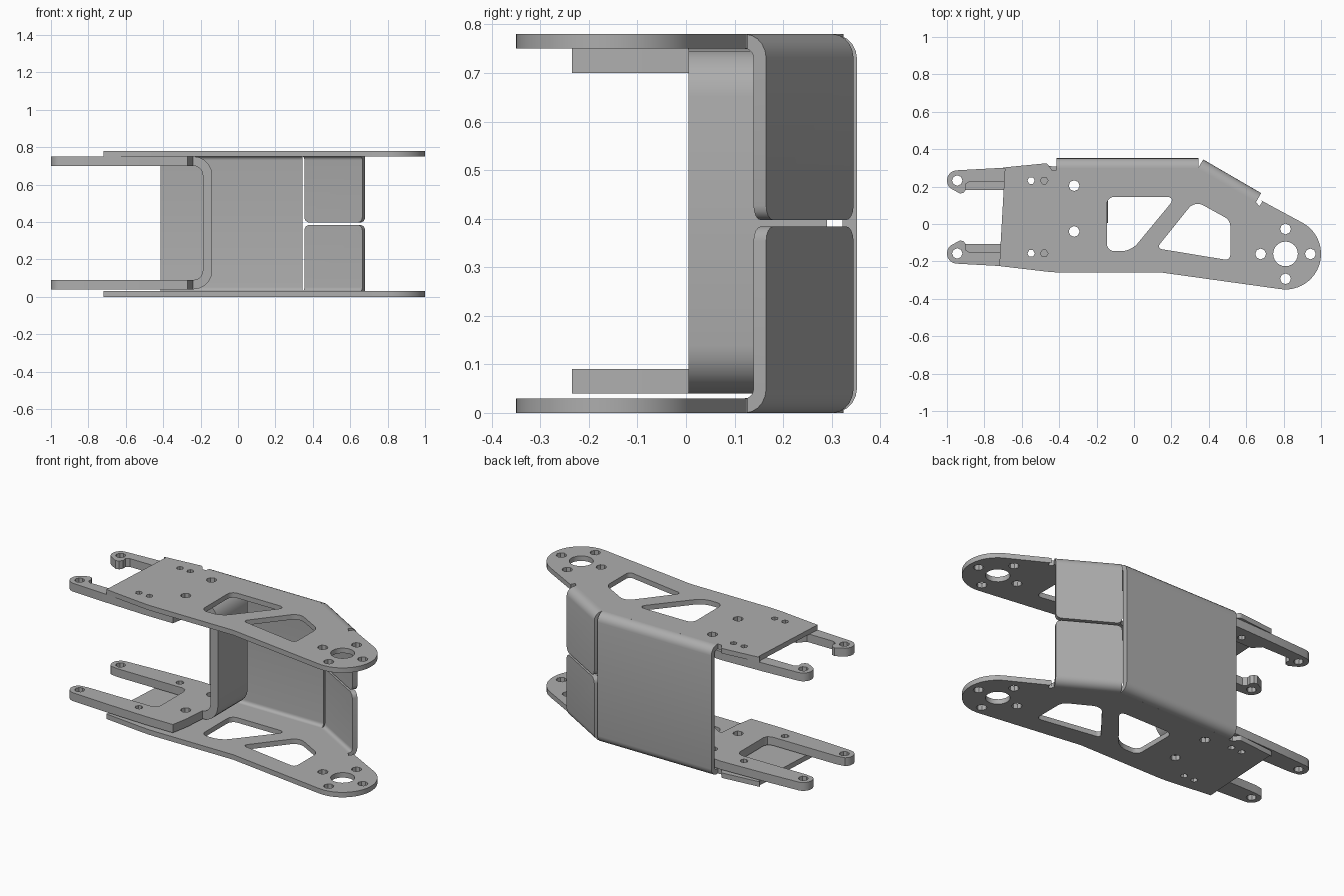
import bpy, bmesh, math
from mathutils import Vector, Matrix
from mathutils.geometry import interpolate_bezier

cube = bpy.data.objects.get("Cube")
if cube:
    bpy.data.objects.remove(cube, do_unlink=True)

grey = bpy.data.materials.new("brushed_grey")
grey.use_nodes = True
grey.diffuse_color = (0.42, 0.42, 0.42, 1)
grey.node_tree.nodes["Principled BSDF"].inputs["Base Color"].default_value = (0.42, 0.42, 0.42, 1)

HEIGHT, SHEET, FORK = 0.78, 0.03, 0.05
MID = 0.0375          # symmetry line of the forks


def fillet(points, closed=True):
    """Round every corner given as (x, y, setback)."""
    out, n = [], len(points)
    for i, pt in enumerate(points):
        p = Vector((pt[0], pt[1]))
        r = pt[2] if len(pt) > 2 else 0
        if not r or (not closed and i in (0, n - 1)):
            out.append(p)
            continue
        a = p + (Vector(points[i - 1][:2]) - p).normalized() * r
        b = p + (Vector(points[(i + 1) % n][:2]) - p).normalized() * r
        out += interpolate_bezier(a, a.lerp(p, 0.55), b.lerp(p, 0.55), b, 6)
    return [Vector((p[0], p[1])) for p in out]


def circle(x, y, r, sides=16, start=0, end=360):
    steps = sides if end - start == 360 else sides - 1
    return [Vector((x + r * math.cos(math.radians(start + (end - start) * i / steps)),
                    y + r * math.sin(math.radians(start + (end - start) * i / steps))))
            for i in range(sides)]


def finish(name, bm):
    bmesh.ops.remove_doubles(bm, verts=bm.verts, dist=1e-5)
    bmesh.ops.recalc_face_normals(bm, faces=bm.faces)
    mesh = bpy.data.meshes.new(name)
    bm.to_mesh(mesh)
    bm.free()
    mesh.materials.clear()
    mesh.materials.append(grey)
    obj = bpy.data.objects.new(name, mesh)
    bpy.context.collection.objects.link(obj)
    bpy.ops.object.select_all(action='DESELECT')
    obj.select_set(True)
    bpy.context.view_layer.objects.active = obj
    bpy.ops.object.shade_smooth_by_angle(angle=math.radians(35))
    return obj


def flat_plate(name, loops, z, thick):
    """Filled 2D outline with holes, extruded upward from z."""
    curve = bpy.data.curves.new(name + "_outline", 'CURVE')
    curve.dimensions, curve.fill_mode, curve.extrude = '2D', 'BOTH', thick / 2
    for loop in loops:
        spline = curve.splines.new('POLY')
        spline.points.add(len(loop) - 1)
        for p, co in zip(spline.points, loop):
            p.co = (co.x, co.y, 0, 1)
        spline.use_cyclic_u = True
    helper = bpy.data.objects.new(name + "_outline", curve)
    bpy.context.collection.objects.link(helper)
    bpy.context.view_layer.update()
    mesh = helper.evaluated_get(bpy.context.evaluated_depsgraph_get()).to_mesh()
    bm = bmesh.new()
    bm.from_mesh(mesh)
    bpy.data.objects.remove(helper, do_unlink=True)
    bmesh.ops.translate(bm, verts=bm.verts, vec=(0, 0, z + thick / 2))
    return finish(name, bm)


def bent_sheet(name, path, thick, origin, u, w, length, round_end=0):
    """Sheet following a (u, z) path, swept by length along w."""
    pts = fillet(path, closed=False)
    u, w, origin = Vector(u), Vector(w), Vector(origin)
    bm, rows = bmesh.new(), []
    for i, p in enumerate(pts):
        before = (p - pts[i - 1]).normalized() if i else None
        after = (pts[i + 1] - p).normalized() if i < len(pts) - 1 else None
        t = ((before or after) + (after or before)).normalized()
        off = Vector((-t.y, t.x)) * thick / 2
        rows.append([bm.verts.new(origin + u * q.x + Vector((0, 0, q.y)) + w * s)
                     for q, s in ((p + off, 0), (p - off, 0), (p - off, length), (p + off, length))])
    for a, b in zip(rows, rows[1:]):
        for k in range(4):
            bm.faces.new((a[k], a[(k + 1) % 4], b[(k + 1) % 4], b[k]))
    bm.faces.new(rows[0])
    bm.faces.new(rows[-1])
    if round_end:
        e = rows[-1]
        edges = [bm.edges.get((e[0], e[1])), bm.edges.get((e[2], e[3]))]
        bmesh.ops.bevel(bm, geom=edges, offset=round_end, segments=4, profile=0.5, affect='EDGES')
    return finish(name, bm)


# Side plates: tapered outline with a round nose, relief notches and cutouts
hub = (0.81, -0.16)
outline = fillet([(-0.72, 0.30, 0.03), (-0.465, 0.325, 0.01), (-0.44, 0.29), (-0.415, 0.29),
                  (-0.415, 0.30), (0.335, 0.30), (0.342, 0.297), (0.652, 0.117),
                  (0.67, 0.095), (0.69, 0.125, 0.012)])
outline += circle(*hub, 0.19, 24, 60, -98)
outline += fillet([(0.15, -0.26, 0.05), (-0.42, -0.26, 0.05), (-0.72, -0.225, 0.03)], closed=False)
window = fillet([(-0.145, 0.145, 0.04), (0.225, 0.145, 0.05), (-0.015, -0.145, 0.05), (-0.145, -0.145, 0.04)])
slanted_window = fillet([(0.12, -0.13, 0.03), (0.325, 0.125, 0.05), (0.515, 0.02, 0.03), (0.515, -0.195, 0.03)])
bolt_holes = [circle(hub[0] + 0.133 * c, hub[1] + 0.133 * s, 0.029, 8)
              for c, s in ((1, 0), (-1, 0), (0, 1), (0, -1))]
rivet_holes = [circle(x, MID + s * 0.195, 0.02, 6) for x in (-0.55, -0.48) for s in (1, -1)]
mount_holes = [circle(-0.32, y, 0.029, 8) for y in (0.205, -0.04)]
plate_loops = [outline, window, slanted_window, circle(*hub, 0.066, 24)]
plate_loops += bolt_holes + rivet_holes + mount_holes
flat_plate("lower_side_plate", plate_loops, 0, SHEET)
flat_plate("upper_side_plate", plate_loops, HEIGHT - SHEET, SHEET)

# Back wall folded out of both plates
lo, hi = SHEET / 2, HEIGHT - SHEET / 2
bent_sheet("back_wall", [(0.29, hi), (0.337, hi, 0.035), (0.337, lo, 0.035), (0.29, lo)],
           SHEET, (-0.415, 0, 0), (0, 1, 0), (1, 0, 0), 0.76)

# Slanted flanges, one folded from each plate, nearly meeting at mid height
along = Vector((0.31, -0.18, 0))
normal = Vector((0.18, 0.31, 0)).normalized()
for name, z, free in (("lower_flange", lo, 0.384), ("upper_flange", hi, 0.397)):
    bent_sheet(name, [(-0.06, z), (-0.015, z, 0.035), (-0.015, free)], SHEET,
               (0.37, 0.345, 0), normal, along.normalized(), along.length, 0.03)


# Forks: two arms with eyelet tips, joined behind an open slot
def fork(name, z, inner):
    tip = circle(-0.945, 0.195, 0.055, 10, 100, 230)
    half = fillet([(-0.45, 0.272), (-0.72, 0.262)], closed=False) + tip + inner
    back = [Vector((x, MID + v)) for x, v in half]
    front = [Vector((x, MID - v)) for x, v in reversed(half)]
    end = fillet([(-0.27, -0.235, 0.02), (-0.25, -0.125), (-0.24, 0.005), (-0.24, 0.29)], closed=False)
    holes = [circle(x, MID + s * 0.195, r, 8)
             for x, r in ((-0.945, 0.028), (-0.55, 0.022)) for s in (1, -1)]
    flat_plate(name, [back + front + end] + holes + mount_holes, z, FORK)


slot_corner = [(-0.50, 0.145), (-0.475, 0.135), (-0.465, 0.11)]
hook = [(-0.93, 0.125), (-0.91, 0.13), (-0.897, 0.15), (-0.90, 0.175), (-0.88, 0.19),
        (-0.70, 0.19), (-0.66, 0.145)]
fork("lower_fork", 0.04, [(-0.93, 0.145)] + slot_corner)
fork("upper_fork", 0.70, hook + slot_corner)

# Web bent between the forks
bent_sheet("fork_web", [(-0.24, 0.725), (-0.163, 0.725, 0.075), (-0.163, 0.065, 0.075), (-0.24, 0.065)],
           FORK, (0, 0.005, 0), (1, 0, 0), (0, 1, 0), 0.285)
